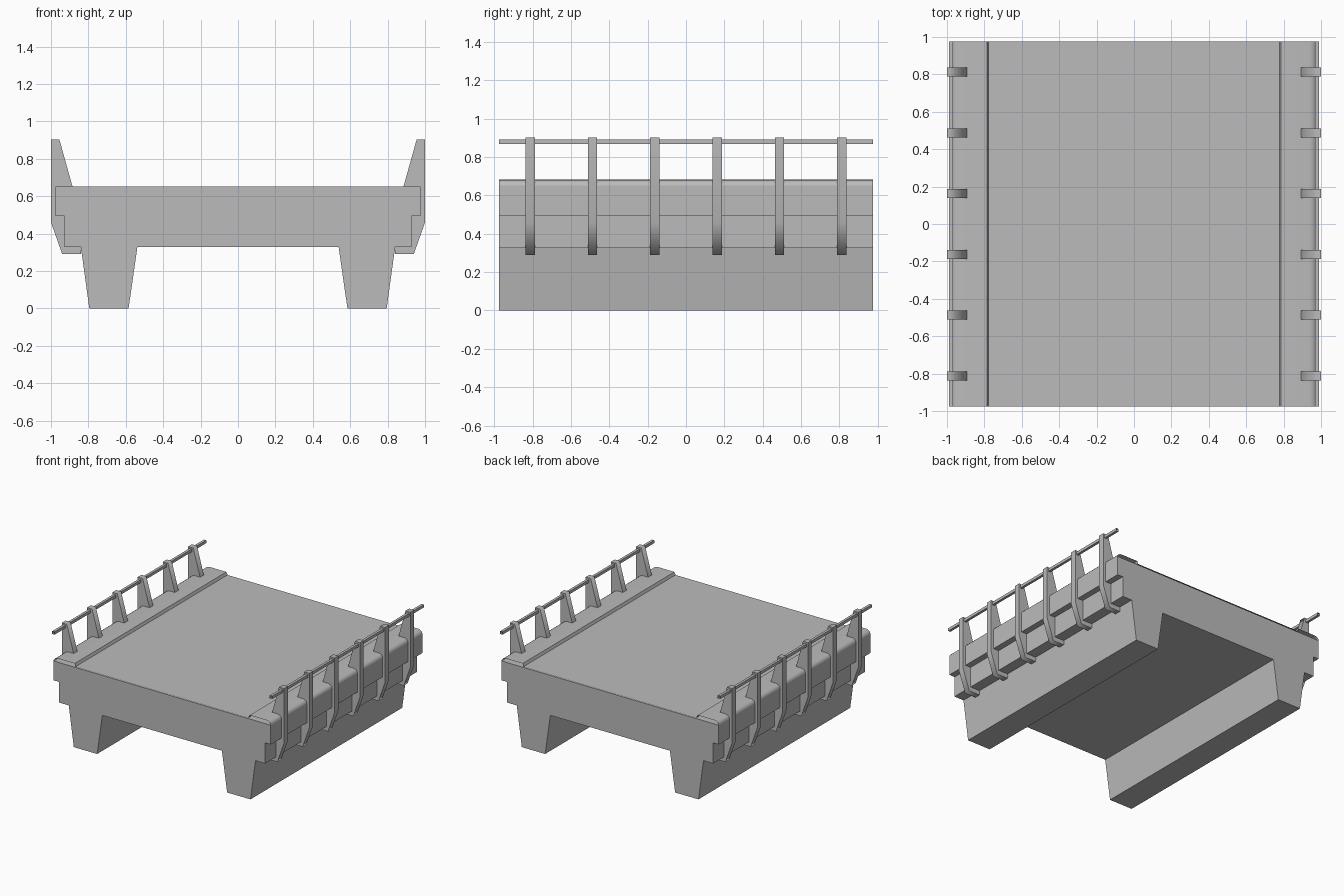
import bpy
import math

if "Cube" in bpy.data.objects:
    bpy.data.objects.remove(bpy.data.objects["Cube"])

HALF_LENGTH = 0.975

concrete = bpy.data.materials.new("concrete_grey")
concrete.use_nodes = True
GREY = (0.5, 0.5, 0.5, 1)
concrete.diffuse_color = GREY
concrete.node_tree.nodes["Principled BSDF"].inputs["Base Color"].default_value = GREY


def extrude(name, profile, y0, y1, closed=True, capped=True, smooth=None):
    """Sweep an x-z profile, listed clockwise from the front, along y."""
    n = len(profile)
    verts = [(x, y, z) for y in (y0, y1) for x, z in profile]
    faces = []
    for i in range(n if closed else n - 1):
        j = (i + 1) % n
        faces.append((i, i + n, j + n, j))
    if capped:
        faces.append(tuple(reversed(range(n))))
        faces.append(tuple(range(n, 2 * n)))
        faces[-2], faces[-1] = tuple(range(n)), tuple(reversed(range(n, 2 * n)))
    mesh = bpy.data.meshes.new(name)
    mesh.from_pydata(verts, [], faces)
    mesh.materials.append(concrete)
    obj = bpy.data.objects.new(name, mesh)
    bpy.context.collection.objects.link(obj)
    if smooth:
        bpy.ops.object.select_all(action='DESELECT')
        obj.select_set(True)
        bpy.context.view_layer.objects.active = obj
        bpy.ops.object.shade_smooth_by_angle(angle=math.radians(smooth))
    return obj


def mirrored(points):
    """Complete a right-hand half profile with its mirror image."""
    return [(-x, z) for x, z in reversed(points)] + points


# Main span with two tapered girders and stepped flanks
half_body = [(0.977, 0.652), (0.977, 0.495), (0.927, 0.495), (0.927, 0.327),
             (0.84, 0.327), (0.795, 0), (0.585, 0), (0.538, 0.327)]
body = [(-x, z) for x, z in reversed(half_body)]
extrude("bridge_body", half_body + body, -HALF_LENGTH, HALF_LENGTH)

# Road surface and raised kerbs as one thin open skin, with rounded outer edges
half_skin = [(0.777, 0.66), (0.787, 0.682), (0.937, 0.682)]
for k in range(1, 5):
    a = math.radians(90 - 22.5 * k)
    half_skin.append((0.937 + 0.04 * math.cos(a), 0.652 + 0.03 * math.sin(a)))
extrude("road_and_kerbs", mirrored(half_skin), -HALF_LENGTH, HALF_LENGTH,
        closed=False, capped=False, smooth=30)

# Side brackets wrapping from under the flank up to the handrail
half_bracket = [(0.955, 0.903), (1, 0.903), (1, 0.46), (0.94, 0.29),
                (0.84, 0.29), (0.835, 0.34), (0.885, 0.652)]
half_rail = [(0.968, 0.891), (0.989, 0.891), (0.989, 0.868), (0.968, 0.868)]
for side, sign in (("left", 1), ("right", -1)):
    bracket = [(sign * x, z) for x, z in half_bracket][::sign]
    rail = [(sign * x, z) for x, z in half_rail][::sign]
    for i in range(6):
        y = (i - 2.5) * 0.325
        extrude(f"{side}_bracket_{i + 1}", bracket, y - 0.024, y + 0.024, smooth=80)
    extrude(f"{side}_handrail", rail, -HALF_LENGTH, HALF_LENGTH, capped=False)
